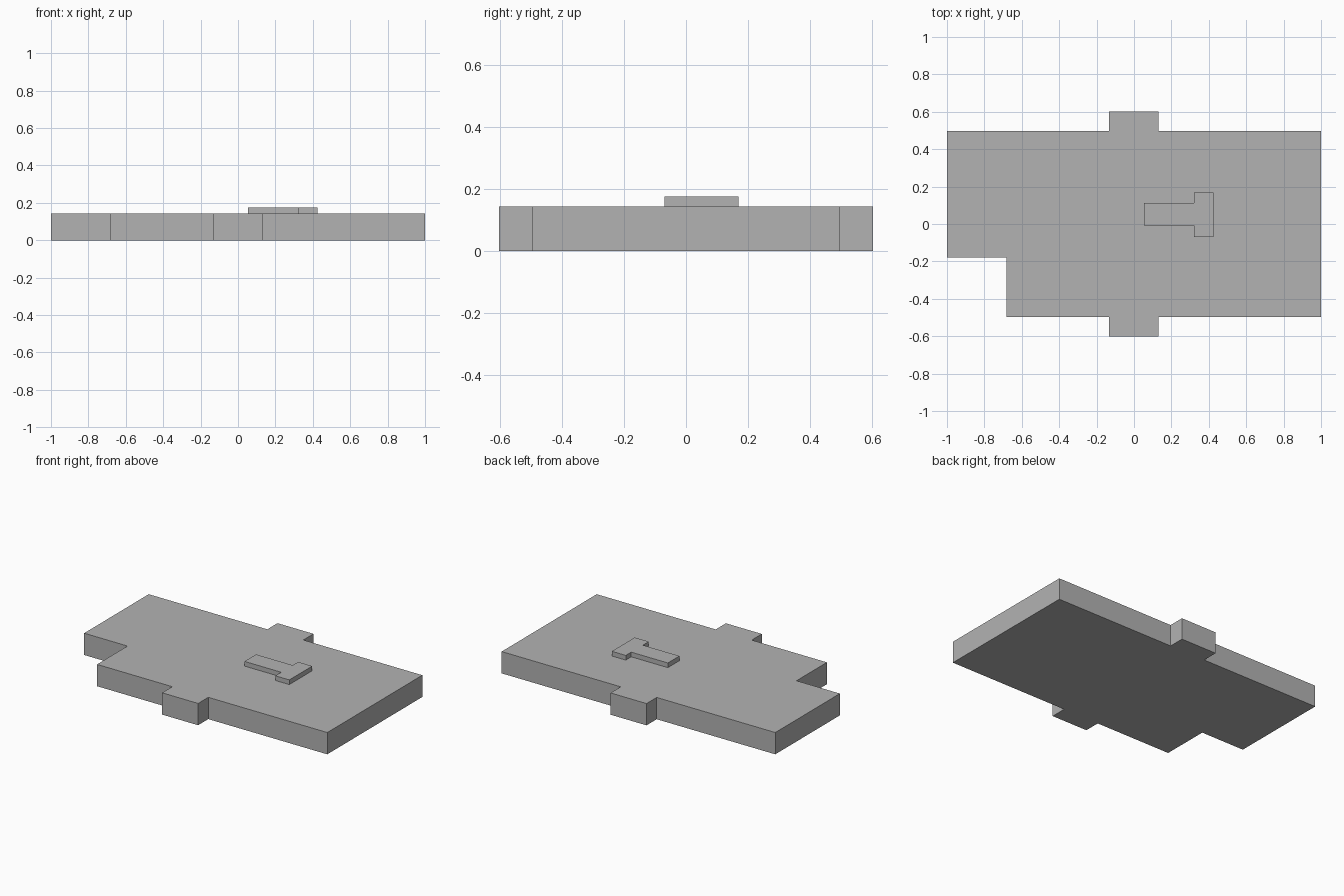
import bpy
import bmesh

cube = bpy.data.objects.get("Cube")
if cube:
    bpy.data.objects.remove(cube, do_unlink=True)

grey = bpy.data.materials.new("plain grey")
grey.use_nodes = True
colour = (0.45, 0.45, 0.45, 1)
grey.diffuse_color = colour
grey.node_tree.nodes["Principled BSDF"].inputs["Base Color"].default_value = colour


def slab(name, outline, bottom, top):
    """Extrude a flat outline (counter-clockwise) between two heights."""
    bm = bmesh.new()
    face = bm.faces.new([bm.verts.new((x, y, bottom)) for x, y in outline])
    raised = bmesh.ops.extrude_face_region(bm, geom=[face], use_keep_orig=True)["geom"]
    verts = [v for v in raised if isinstance(v, bmesh.types.BMVert)]
    bmesh.ops.translate(bm, verts=verts, vec=(0, 0, top - bottom))
    bmesh.ops.recalc_face_normals(bm, faces=bm.faces)
    mesh = bpy.data.meshes.new(name)
    bm.to_mesh(mesh)
    bm.free()
    mesh.materials.append(grey)
    obj = bpy.data.objects.new(name, mesh)
    bpy.context.collection.objects.link(obj)
    return obj


# Base plate: side tabs front and back, one notched corner
side, tab = 0.496, 0.602
tab_left, tab_right = -0.133, 0.13
notch_x, notch_y = -0.683, -0.178
thickness = 0.144
slab("base_plate", [
    (notch_x, -side), (tab_left, -side), (tab_left, -tab), (tab_right, -tab),
    (tab_right, -side), (1, -side), (1, side), (tab_right, side),
    (tab_right, tab), (tab_left, tab), (tab_left, side), (-1, side),
    (-1, notch_y), (notch_x, notch_y),
], 0, thickness)

# Raised T-shaped key on top
slab("raised_key", [
    (0.054, -0.009), (0.322, -0.009), (0.322, -0.07), (0.424, -0.07),
    (0.424, 0.169), (0.322, 0.169), (0.322, 0.112), (0.054, 0.112),
], thickness, 0.175)
